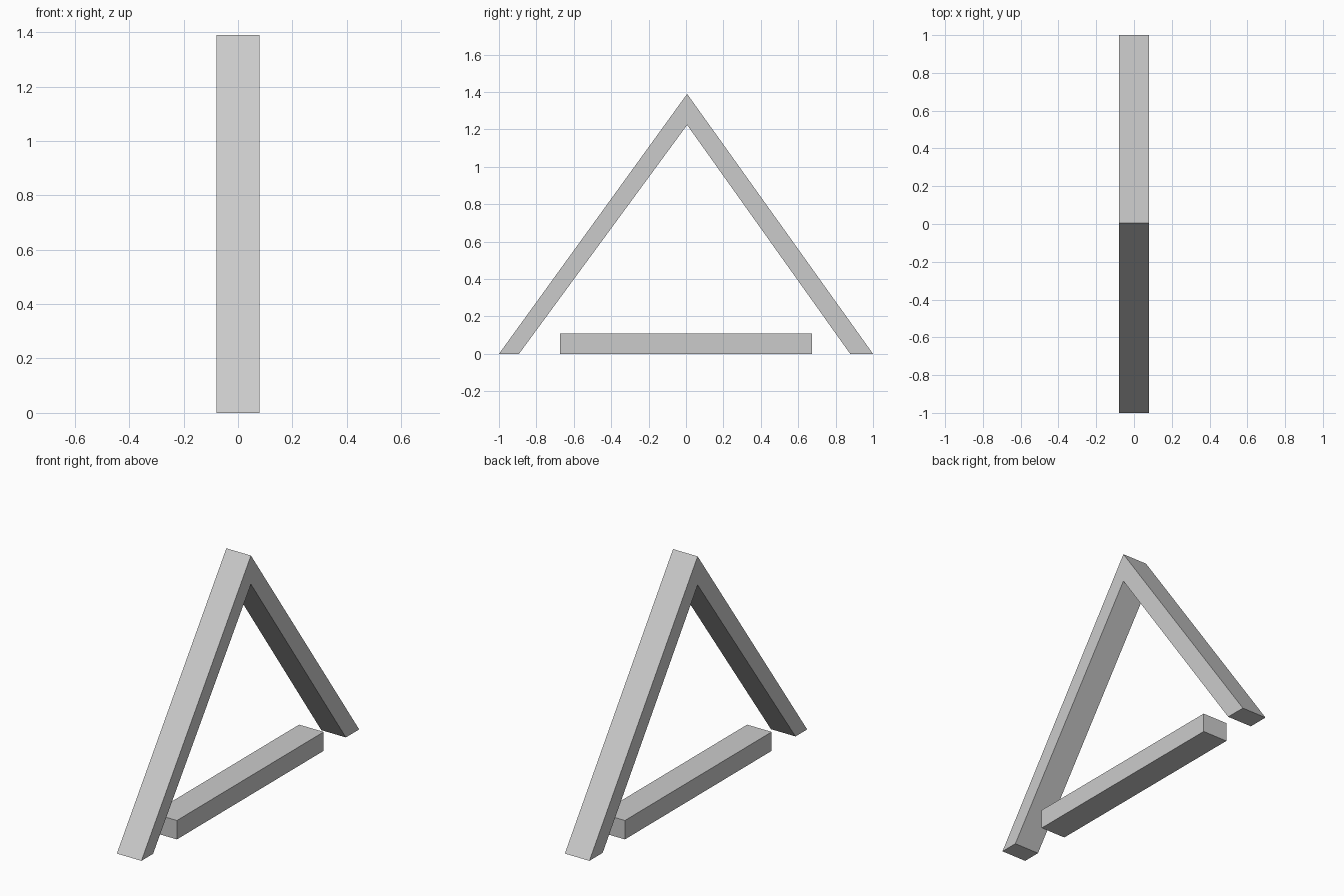
import bpy, bmesh

if "Cube" in bpy.data.objects:
    bpy.data.objects.remove(bpy.data.objects["Cube"])

HALF_WIDTH = 0.079


def extrude_profile(name, points):
    """Extrude a (y, z) outline across the x axis."""
    bm = bmesh.new()
    face = bm.faces.new([bm.verts.new((-HALF_WIDTH, y, z)) for y, z in points])
    result = bmesh.ops.extrude_face_region(bm, geom=[face])
    verts = [v for v in result["geom"] if isinstance(v, bmesh.types.BMVert)]
    bmesh.ops.translate(bm, verts=verts, vec=(2 * HALF_WIDTH, 0, 0))
    bmesh.ops.recalc_face_normals(bm, faces=bm.faces)
    mesh = bpy.data.meshes.new(name)
    bm.to_mesh(mesh)
    bm.free()
    obj = bpy.data.objects.new(name, mesh)
    bpy.context.collection.objects.link(obj)
    return obj


# Two sloping legs meeting at the apex
extrude_profile("sloping_legs", [
    (-1.0, 0), (-0.893, 0), (0.006, 1.224),
    (0.878, 0), (1.0, 0), (0.006, 1.39)])

# Separate bar lying on the ground between the legs
extrude_profile("base_bar", [
    (-0.674, 0), (0.674, 0), (0.674, 0.11), (-0.674, 0.11)])
